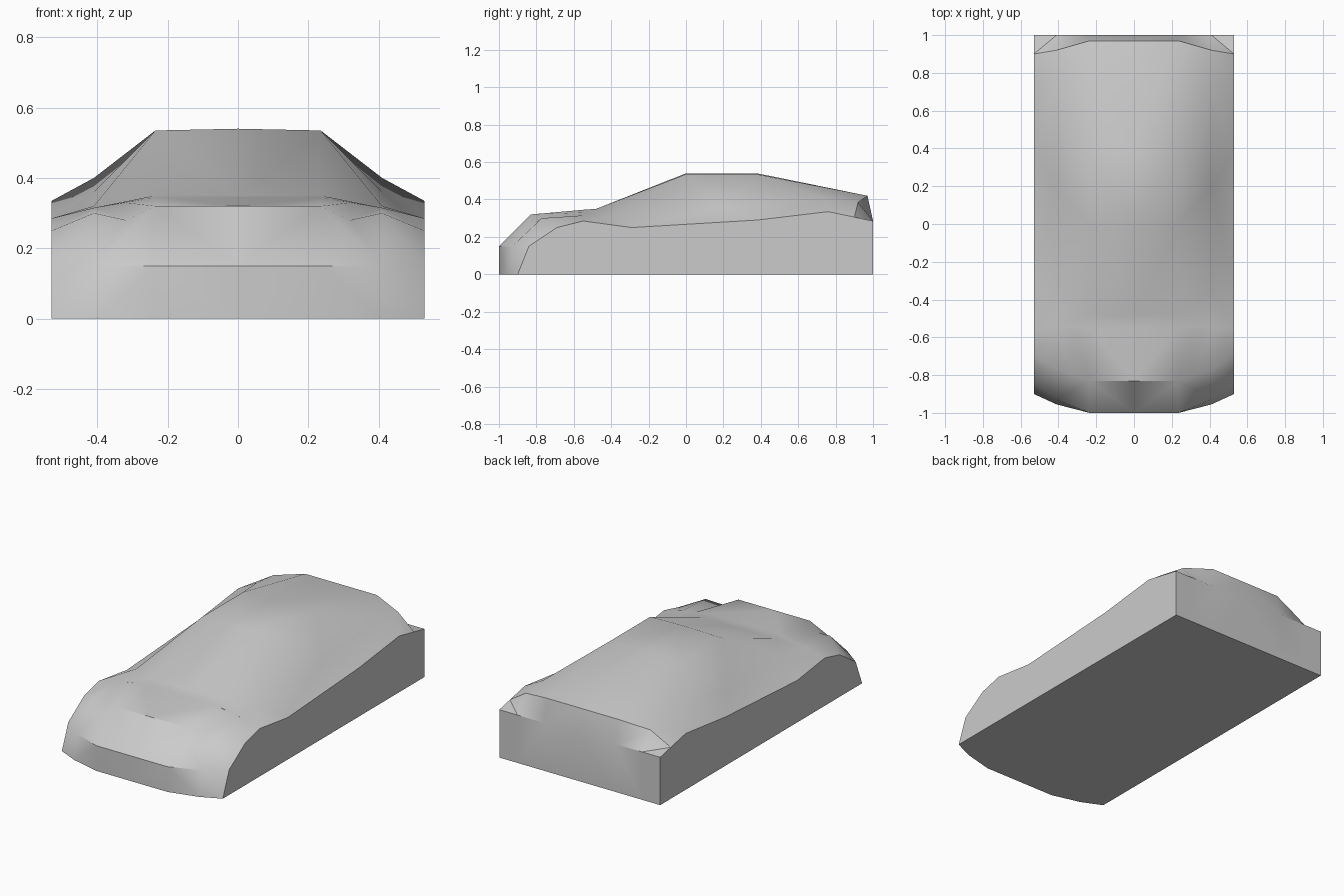
import bpy, bmesh, math

cube = bpy.data.objects.get("Cube")
if cube:
    bpy.data.objects.remove(cube)

paint = bpy.data.materials.new("grey paint")
paint.use_nodes = True
grey = (0.6, 0.6, 0.6, 1)
paint.diffuse_color = grey
paint.node_tree.nodes["Principled BSDF"].inputs["Base Color"].default_value = grey

# Lengthwise rails (y, z): bumper foot, bumper, nose, hood, screen base,
# roof front, roof rear, tail, rear rim, rear foot
spine = [(-1, 0), (-1, .15), (-.83, .32), (-.55, .345), (-.48, .35),
         (0, .54), (.38, .54), (.97, .42), (1, .285), (1, 0)]
roof = [(y, min(z, .535)) for y, z in spine]
belt = [(-.955, 0), (-.93, .15), (-.77, .3), (-.55, .315), (-.37, .32),
        (.2, .36), (.76, .4), (.92, .385), (1, .285), (1, 0)]
sill = [(-.9, 0), (-.84, .15), (-.69, .25), (-.55, .285), (-.29, .25),
        (.38, .29), (.76, .335), (.9, .306), (1, .285), (1, 0)]
rails = [(0, spine), (.235, roof), (.41, belt), (.53, sill)]

bm = bmesh.new()


def add_half(side):
    grid = [[bm.verts.new((side * x, y, z)) for y, z in rail] for x, rail in rails]
    for r, (a, b) in enumerate(zip(grid, grid[1:])):
        for i in range(len(a) - 1):
            if r == 1 and i in (1, 2):
                continue
            if i >= 8 or r == 0:
                bm.faces.new((a[i], a[i + 1], b[i + 1], b[i]))
            else:
                # the windscreen pillar runs from the roof down to the belt
                bm.faces.new((a[i], a[i + 1], b[i]))
                bm.faces.new((a[i + 1], b[i + 1], b[i]))
    # sunken headlight between the nose and the fender
    a, b = grid[1], grid[2]
    lamp = bm.verts.new((side * .32, -.8, .28))
    back = bm.verts.new((side * .32, -.55, .33))
    for face in ((a[1], a[2], b[1]), (a[2], lamp, b[1]), (lamp, b[2], b[1]),
                 (a[2], a[3], back, lamp), (lamp, back, b[3], b[2]),
                 (a[3], back, b[3])):
        bm.faces.new(face)
    # flat side and half of the floor
    bm.faces.new(grid[3])
    bm.faces.new([g[0] for g in grid] + [g[-1] for g in reversed(grid)])


for side in (1, -1):
    add_half(side)
bmesh.ops.remove_doubles(bm, verts=bm.verts, dist=.0005)
bmesh.ops.recalc_face_normals(bm, faces=bm.faces)

mesh = bpy.data.meshes.new("car_body")
bm.to_mesh(mesh)
bm.free()
mesh.materials.append(paint)
body = bpy.data.objects.new("car_body", mesh)
bpy.context.collection.objects.link(body)
bpy.context.view_layer.objects.active = body
body.select_set(True)
bpy.ops.object.shade_smooth_by_angle(angle=math.radians(32))
